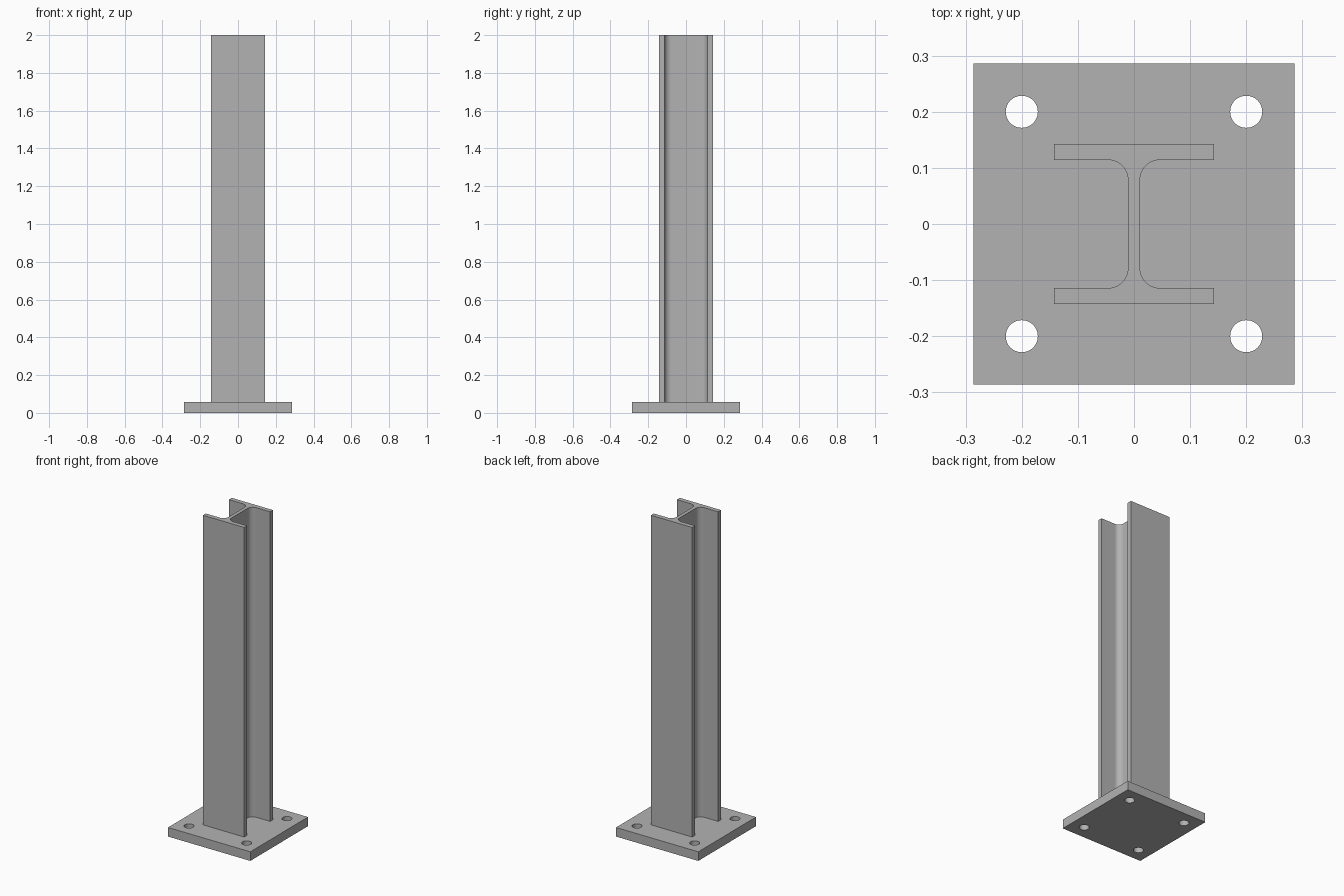
import bpy, bmesh, math

cube = bpy.data.objects.get("Cube")
if cube:
    bpy.data.objects.remove(cube, do_unlink=True)

S = 1 / 700                      # millimetres to model units
HEIGHT, PLATE, PLATE_T = 1400, 400, 40
HALF, FLANGE, WEB, FILLET = 100, 20, 7.5, 25
HOLE_POS, HOLE_R = 140, 20

steel = bpy.data.materials.new("grey steel")
steel.use_nodes = True
colour = (0.45, 0.45, 0.45, 1)
steel.diffuse_color = colour
steel.node_tree.nodes["Principled BSDF"].inputs["Base Color"].default_value = colour


def finish(bm, name):
    bmesh.ops.recalc_face_normals(bm, faces=bm.faces)
    mesh = bpy.data.meshes.new(name)
    bm.to_mesh(mesh)
    bm.free()
    mesh.materials.append(steel)
    obj = bpy.data.objects.new(name, mesh)
    bpy.context.collection.objects.link(obj)
    return obj


def smooth(obj):
    bpy.ops.object.select_all(action='DESELECT')
    obj.select_set(True)
    bpy.context.view_layer.objects.active = obj
    bpy.ops.object.shade_smooth_by_angle(angle=math.radians(30))


# Base plate with four bolt holes
bm = bmesh.new()
bmesh.ops.create_cube(bm, size=1)
bmesh.ops.scale(bm, vec=(PLATE * S, PLATE * S, PLATE_T * S), verts=bm.verts)
bmesh.ops.translate(bm, vec=(0, 0, PLATE_T * S / 2), verts=bm.verts)
plate = finish(bm, "base_plate")

bm = bmesh.new()
for sx in (-1, 1):
    for sy in (-1, 1):
        hole = bmesh.ops.create_cone(bm, cap_ends=True, segments=48, radius1=HOLE_R * S,
                                     radius2=HOLE_R * S, depth=PLATE_T * S * 3)
        bmesh.ops.translate(bm, vec=(sx * HOLE_POS * S, sy * HOLE_POS * S, 0),
                            verts=hole["verts"])
cutter = finish(bm, "bolt_hole_cutter")
cutter.hide_render = True

cut = plate.modifiers.new("bolt holes", 'BOOLEAN')
cut.object = cutter
cut.solver = 'EXACT'
smooth(plate)
bpy.ops.object.modifier_apply(modifier=cut.name)
bpy.data.objects.remove(cutter, do_unlink=True)
smooth(plate)

# Column: one quarter of the H profile, mirrored round and extruded
inner = HALF - FLANGE
quarter = [(HALF, HALF), (HALF, inner)]
for i in range(13):
    a = math.pi / 2 * (1 + i / 12)
    quarter.append((WEB + FILLET + FILLET * math.cos(a),
                    inner - FILLET + FILLET * math.sin(a)))
right = quarter + [(x, -y) for x, y in reversed(quarter)]
profile = right + [(-x, y) for x, y in reversed(right)]

bm = bmesh.new()
section = bm.faces.new([bm.verts.new((x * S, y * S, PLATE_T * S)) for x, y in profile])
top = bmesh.ops.extrude_face_region(bm, geom=[section], use_keep_orig=True)["geom"]
bmesh.ops.translate(bm, vec=(0, 0, (HEIGHT - PLATE_T) * S),
                    verts=[v for v in top if isinstance(v, bmesh.types.BMVert)])
column = finish(bm, "h_section_column")
smooth(column)
